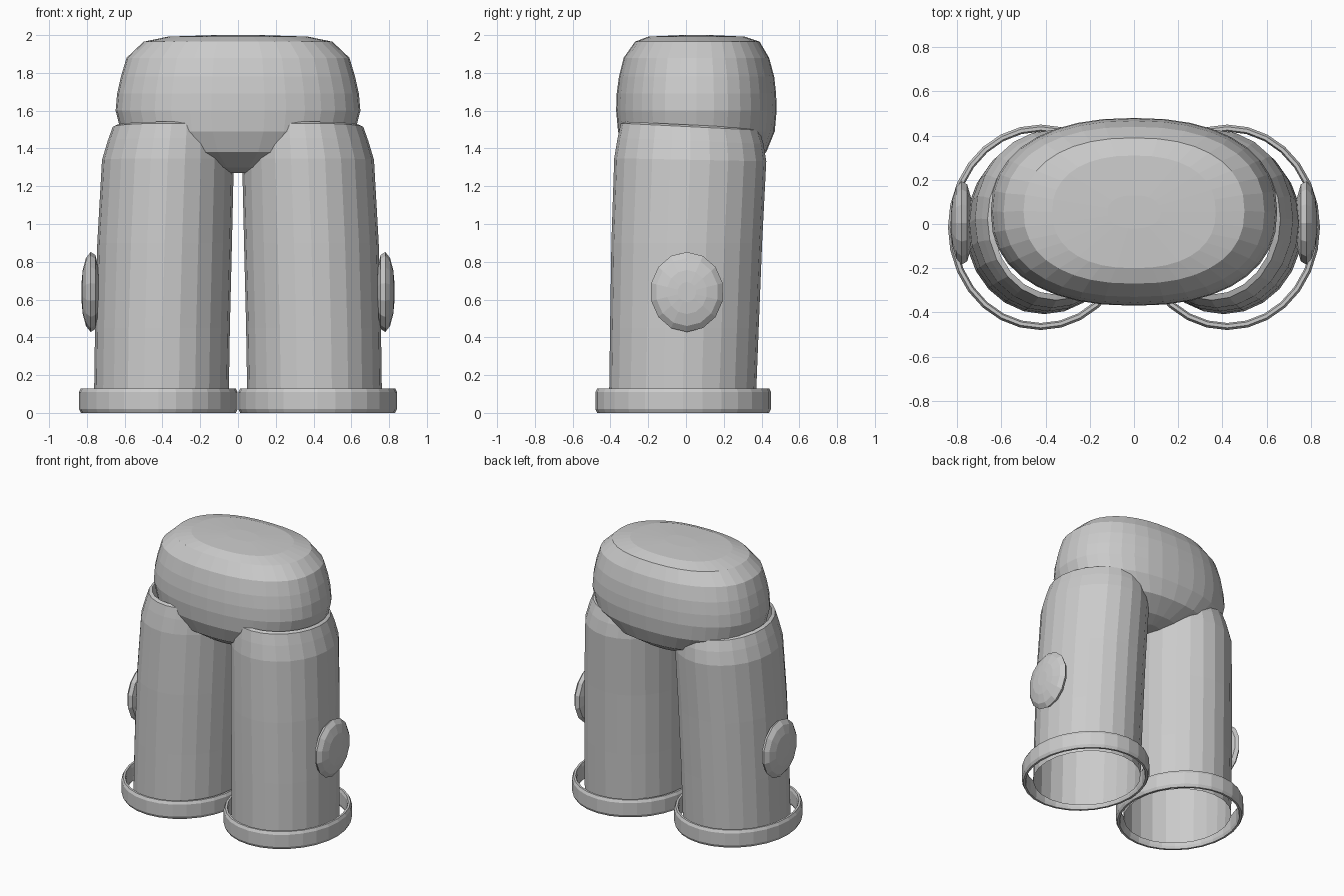
import bpy, bmesh, math

if "Cube" in bpy.data.objects:
    bpy.data.objects.remove(bpy.data.objects["Cube"])

cloth = bpy.data.materials.new("light_grey")
cloth.diffuse_color = (0.6, 0.6, 0.6, 1)
cloth.use_nodes = True
cloth.node_tree.nodes["Principled BSDF"].inputs["Base Color"].default_value = cloth.diffuse_color


def loft(name, rings, seg, power=2.0, cap=False, closed=False):
    """Skin a stack of rounded rings given as (z, x0, x1, y0, y1, z tilt per y)."""
    bm = bmesh.new()
    loops = []
    for z, x0, x1, y0, y1, tilt in rings:
        cx, cy, rx, ry = (x0 + x1) / 2, (y0 + y1) / 2, (x1 - x0) / 2, (y1 - y0) / 2
        loop = []
        for i in range(seg):
            a = 2 * math.pi * i / seg
            c, s = math.cos(a), math.sin(a)
            dx = math.copysign(abs(c) ** (2 / power), c) * rx
            dy = math.copysign(abs(s) ** (2 / power), s) * ry
            loop.append(bm.verts.new((cx + dx, cy + dy, z + tilt * dy)))
        loops.append(loop)
    pairs = list(zip(loops, loops[1:]))
    if closed:
        pairs.append((loops[-1], loops[0]))
    for lo, hi in pairs:
        for i in range(seg):
            j = (i + 1) % seg
            bm.faces.new((lo[i], lo[j], hi[j], hi[i]))
    if cap:
        bm.faces.new(loops[0][::-1])
        bm.faces.new(loops[-1])
    bmesh.ops.recalc_face_normals(bm, faces=bm.faces)
    return finish(name, bm)


def finish(name, bm):
    me = bpy.data.meshes.new(name)
    bm.to_mesh(me)
    bm.free()
    me.materials.append(cloth)
    ob = bpy.data.objects.new(name, me)
    bpy.context.collection.objects.link(ob)
    return ob


def span(x0, x1, side):
    return (x0, x1) if side > 0 else (-x1, -x0)


# Hip section: rounded block with a shallow crown and tapered underside
hips = [(1.27, .10, -.10, .22), (1.30, .27, -.20, .31), (1.38, .49, -.315, .425),
        (1.49, .62, -.36, .47), (1.60, .648, -.37, .48), (1.69, .64, -.367, .477),
        (1.78, .62, -.355, .467), (1.88, .59, -.33, .44), (1.965, .50, -.27, .39),
        (1.992, .37, -.20, .31), (2.0, .12, -.02, .13)]
loft("hips", [(z, -x, x, y0, y1, 0) for z, x, y0, y1 in hips], 36, 2.3, cap=True)

# (z, inner x, outer x, front y, back y, tilt)
leg = [(.015, .05, .763, -.408, .368, 0), (.45, .043, .757, -.402, .385, 0),
       (.90, .032, .745, -.395, .403, 0), (1.34, .022, .72, -.38, .425, -.02),
       (1.44, .03, .69, -.362, .41, -.04), (1.515, .04, .663, -.345, .388, -.05),
       (1.525, .06, .64, -.32, .365, -.05)]
# (z, inset) cross-section of the cuff hoop
hoop = [(0, .01), (.02, 0), (.11, 0), (.13, .01), (.13, .025), (.11, .032),
        (.02, .032), (0, .025)]
# (distance from the leg, size) of the side pad, from back to outer face
pad = [(.735, .55), (.755, .92), (.78, 1), (.805, .85), (.822, .55), (.828, .25)]

for side, tag in ((1, "right"), (-1, "left")):
    # Open trouser leg
    loft(tag + "_leg", [(z, *span(a, b, side), f, k, t) for z, a, b, f, k, t in leg], 24)
    # Loose hoop around the ankle
    loft(tag + "_cuff", [(z, *span(.002 + d, .842 - d, side), -.48 + d, .45 - d, 0)
                         for z, d in hoop], 28, closed=True)
    # Faceted oval pad on the outside of the leg
    bm = bmesh.new()
    rows = []
    for x, s in pad:
        rows.append([bm.verts.new((side * x, .005 + .194 * s * math.cos(a), .64 + .212 * s * math.sin(a)))
                     for a in (math.pi * (2 * i + 1) / 14 for i in range(14))])
    for lo, hi in zip(rows, rows[1:]):
        for i in range(14):
            j = (i + 1) % 14
            bm.faces.new((lo[i], lo[j], hi[j], hi[i]))
    bm.faces.new(rows[0])
    bm.faces.new(rows[-1])
    bmesh.ops.recalc_face_normals(bm, faces=bm.faces)
    finish(tag + "_side_pad", bm)
